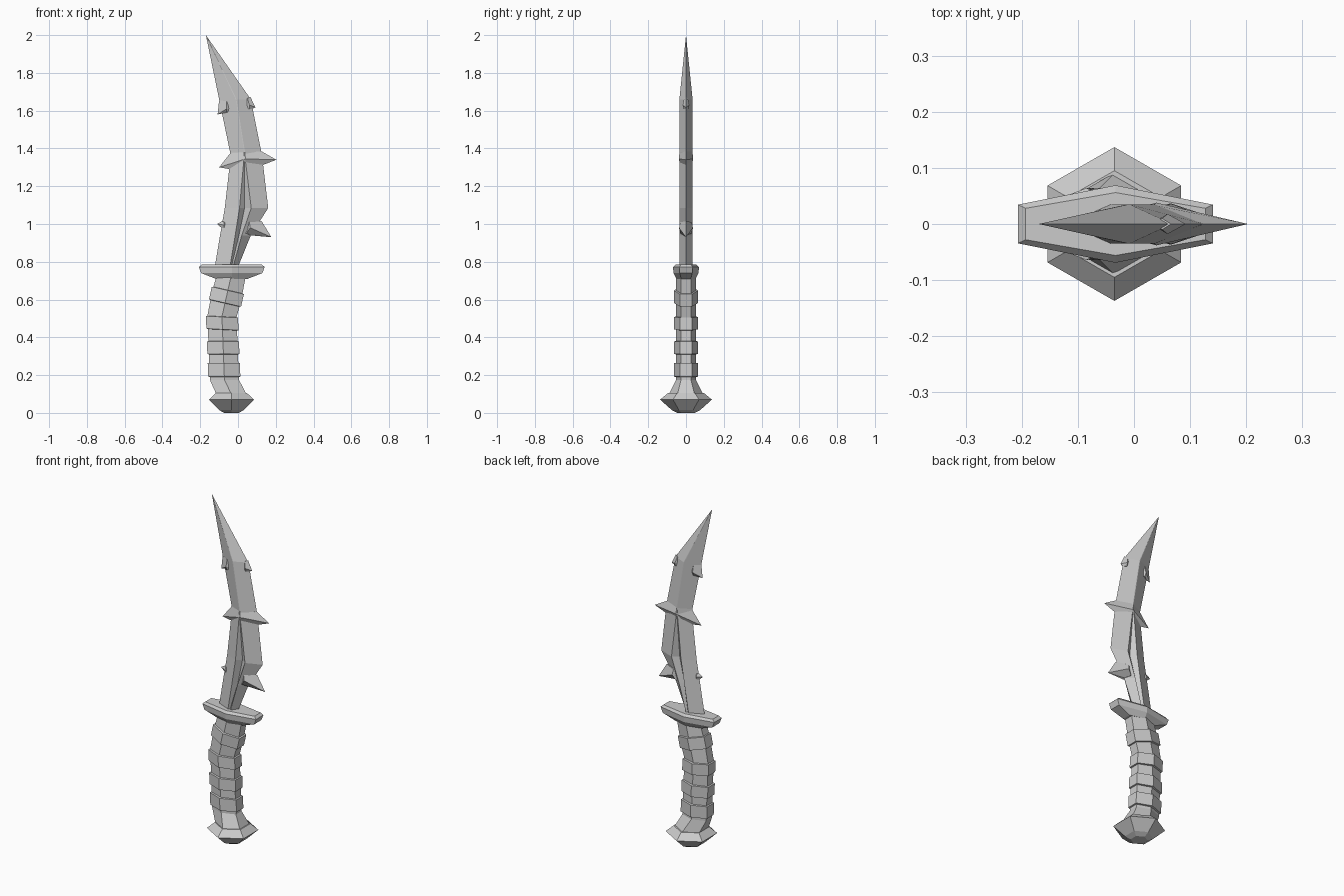
import bpy, bmesh, math

steel = bpy.data.materials.new("plain_grey")
steel.diffuse_color = (0.6, 0.6, 0.6, 1)


def loft(name, rings):
    """Skin a stack of closed rings, cap both ends, flat shaded."""
    bm = bmesh.new()
    rows = [[bm.verts.new(p) for p in ring] for ring in rings]
    n = len(rows[0])
    for a, b in zip(rows, rows[1:]):
        for i in range(n):
            j = (i + 1) % n
            bm.faces.new((a[i], a[j], b[j], b[i]))
    bm.faces.new(rows[0][::-1])
    bm.faces.new(rows[-1])
    bmesh.ops.remove_doubles(bm, verts=bm.verts, dist=0.0005)
    bmesh.ops.recalc_face_normals(bm, faces=bm.faces)
    me = bpy.data.meshes.new(name)
    bm.to_mesh(me)
    bm.free()
    me.materials.append(steel)
    ob = bpy.data.objects.new(name, me)
    bpy.context.collection.objects.link(ob)
    return ob


def hexagon(cx, z, hx, hy, tilt=0.0):
    """Six-sided ring with corners on +-y; tilt lowers the right side."""
    ring = []
    for i in range(6):
        a = math.radians(90 + 60 * i)
        dx = hx * math.cos(a) / math.cos(math.radians(30))
        ring.append((cx + dx, hy * math.sin(a), z - dx * tilt))
    return ring


def blade_ring(left, mids, right):
    """Symmetric ring: left edge, front points (x, y, z), right edge, back points."""
    front = [(x, -y, z) for x, y, z in mids]
    back = [(x, y, z) for x, y, z in reversed(mids)]
    return [(left[0], 0, left[1])] + front + [(right[0], 0, right[1])] + back


# Pommel
loft("pommel", [hexagon(-0.035, z, r * 0.87, r) for z, r in
                [(0, 0.045), (0.015, 0.075), (0.07, 0.137), (0.105, 0.095)]])

# Grip: bent path with raised bands
path = [(0.09, -0.033), (0.18, -0.072), (0.51, -0.085), (0.74, -0.033)]


def centre(z):
    for (z0, x0), (z1, x1) in zip(path, path[1:]):
        if z <= z1:
            return x0 + (x1 - x0) * (z - z0) / (z1 - z0)
    return path[-1][1]


grip = [hexagon(-0.033, 0.095, 0.08, 0.092), hexagon(-0.072, 0.175, 0.077, 0.053)]
for z0, z1, tilt in [(0.19, 0.265, 0), (0.31, 0.38, 0), (0.44, 0.51, 0.05), (0.58, 0.65, 0.23)]:
    for z, hx, hy in [(z0, 0.077, 0.053), (z0 + 0.002, 0.085, 0.064),
                      (z1 - 0.002, 0.085, 0.064), (z1, 0.077, 0.053)]:
        grip.append(hexagon(centre(z), z, hx, hy, tilt))
grip.append(hexagon(-0.035, 0.73, 0.077, 0.053))
loft("grip", grip)

# Guard
loft("guard", [hexagon(-0.033, z, hx, hy) for z, hx, hy in
               [(0.71, 0.085, 0.05), (0.74, 0.162, 0.066),
                (0.772, 0.174, 0.069), (0.785, 0.16, 0.056)]])

# Blade: two ridges with a groove between, joining into one ridge above
Y = 0.035
levels = [  # z, left, ridge, groove, ridge, right, groove half depth
    (0.76, -0.125, -0.045, -0.038, -0.03, -0.005, 0.03),
    (0.94, -0.095, -0.015, 0.005, 0.02, 0.068, 0.008),
    (1.085, -0.07, 0.008, 0.035, 0.07, 0.16, 0.008),
    (1.33, -0.042, 0.03, 0.035, 0.04, 0.131, 0.033),
    (1.38, -0.042, 0.033, 0.035, 0.037, 0.124, Y),
    (1.66, -0.1, -0.012, -0.01, -0.008, 0.068, Y)]
rings = [blade_ring((l, z), [(a, Y, z), (g, d, z), (b, Y, z)], (r, z))
         for z, l, a, g, b, r, d in levels]
tip = (-0.17, 0, 2.0)
loft("blade", rings + [[tip] * 8])


# Thorns: bands across the blade that end in points
def thorn(name, *sections):
    loft(name, [blade_ring(l, [m], r) for l, m, r in sections])


thorn("cross_thorn",
      ((-0.04, 1.29), (0.04, 0.034, 1.325), (0.125, 1.31)),
      ((-0.1, 1.3), (0.04, 0.038, 1.345), (0.203, 1.34)),
      ((-0.037, 1.38), (0.035, 0.034, 1.385), (0.124, 1.385)))
thorn("lower_thorn",
      ((0.02, 0.955), (0.045, 0.03, 0.95), (0.065, 0.94)),
      ((0.015, 0.98), (0.065, 0.037, 0.98), (0.177, 0.93)),
      ((0.02, 1.005), (0.06, 0.03, 1.01), (0.125, 1.015)))
thorn("upper_left_thorn",
      ((-0.085, 1.585), (-0.06, 0.018, 1.59), (-0.03, 1.6)),
      ((-0.108, 1.58), (-0.06, 0.026, 1.61), (-0.03, 1.61)),
      ((-0.1, 1.655), (-0.06, 0.016, 1.65), (-0.03, 1.64)))
thorn("upper_right_thorn",
      ((0.03, 1.61), (0.06, 0.012, 1.61), (0.075, 1.61)),
      ((0.03, 1.63), (0.06, 0.018, 1.63), (0.092, 1.618)),
      ((0.03, 1.66), (0.05, 0.01, 1.665), (0.066, 1.672)))
thorn("small_left_thorn",
      ((-0.088, 0.98), (-0.075, 0.008, 0.98), (-0.06, 0.98)),
      ((-0.11, 1.0), (-0.075, 0.012, 0.995), (-0.06, 0.995)),
      ((-0.085, 1.015), (-0.075, 0.008, 1.01), (-0.06, 1.01)))
